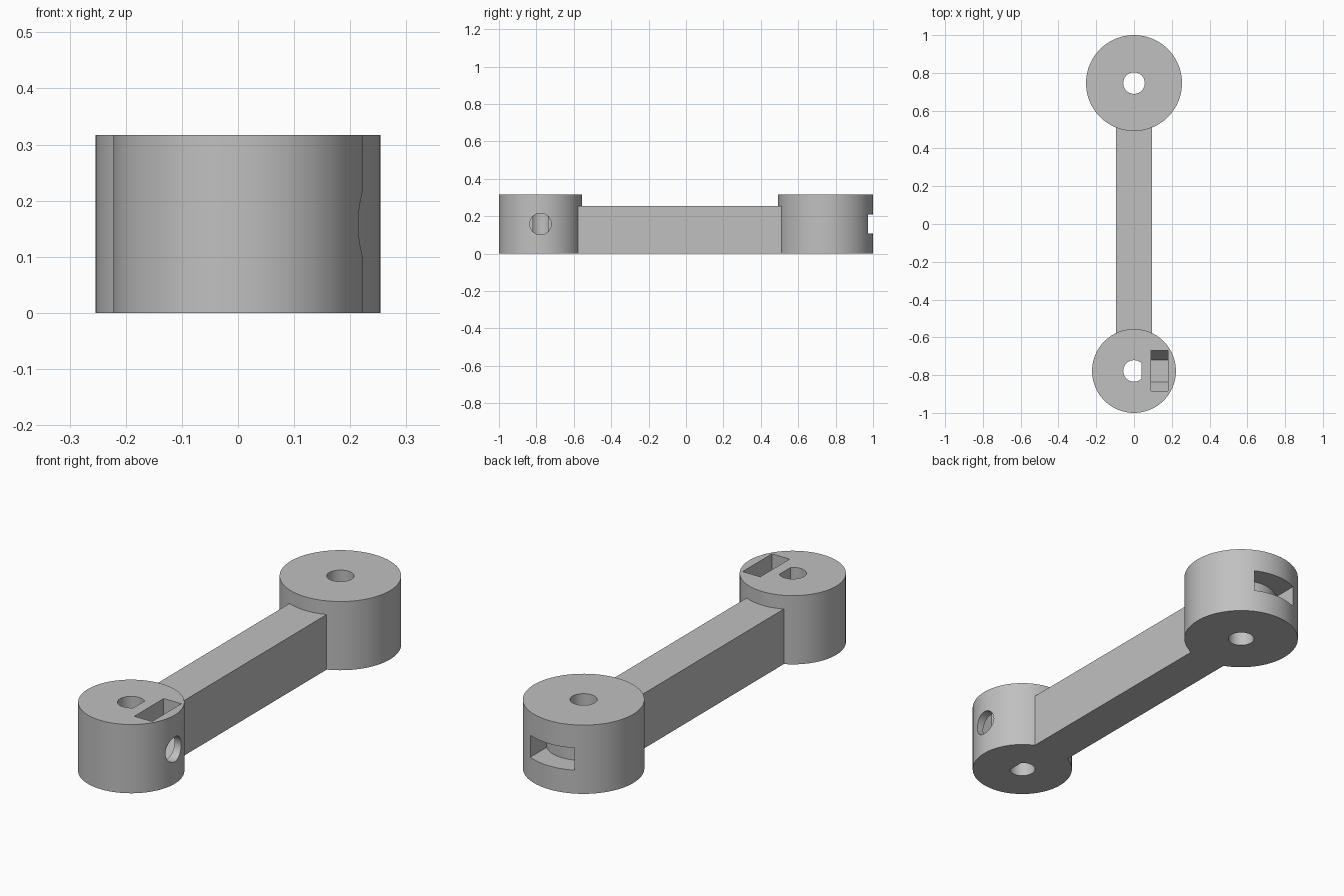
import bpy, bmesh, math
from mathutils import Matrix

if "Cube" in bpy.data.objects:
    bpy.data.objects.remove(bpy.data.objects["Cube"])

FRONT_Y, FRONT_R = -0.778, 0.222
BACK_Y, BACK_R = 0.746, 0.254
HEIGHT = 0.317
MID = HEIGHT / 2
BORE = 0.057

grey = bpy.data.materials.new("plain grey")
grey.use_nodes = True
grey.diffuse_color = (0.53, 0.53, 0.53, 1)
grey.node_tree.nodes["Principled BSDF"].inputs["Base Color"].default_value = grey.diffuse_color


def finish(name, bm):
    mesh = bpy.data.meshes.new(name)
    bm.to_mesh(mesh)
    bm.free()
    mesh.materials.append(grey)
    obj = bpy.data.objects.new(name, mesh)
    bpy.context.collection.objects.link(obj)
    return obj


def cylinder(name, centre, radius, depth, sides=96, along_x=False):
    bm = bmesh.new()
    turn = Matrix.Rotation(math.pi / 2, 4, "Y") if along_x else Matrix()
    bmesh.ops.create_cone(bm, cap_ends=True, segments=sides, radius1=radius,
                          radius2=radius, depth=depth,
                          matrix=Matrix.Translation(centre) @ turn)
    return finish(name, bm)


def box(name, low, high):
    bm = bmesh.new()
    size = [b - a for a, b in zip(low, high)]
    mid = [(a + b) / 2 for a, b in zip(low, high)]
    bmesh.ops.create_cube(bm, size=1, matrix=Matrix.Translation(mid) @ Matrix.Diagonal((*size, 1)))
    return finish(name, bm)


def combine(target, tool, operation):
    mod = target.modifiers.new(operation.lower(), "BOOLEAN")
    mod.object, mod.operation, mod.solver = tool, operation, "EXACT"
    bpy.context.view_layer.update()
    result = bpy.data.meshes.new_from_object(
        target.evaluated_get(bpy.context.evaluated_depsgraph_get()))
    target.modifiers.clear()
    target.data = result
    bpy.data.objects.remove(tool)


# Two round hubs joined by a straight bar
arm = cylinder("link_arm", (0, FRONT_Y, MID), FRONT_R, HEIGHT)
combine(arm, cylinder("back_hub", (0, BACK_Y, MID), BACK_R, HEIGHT), "UNION")
combine(arm, box("bar", (-0.095, -0.64, 0), (0.095, 0.56, 0.254)), "UNION")

# Plain bore in the back hub, D-shaped bore in the front hub
combine(arm, cylinder("back_bore", (0, BACK_Y, MID), BORE, 1), "DIFFERENCE")
d_bore = cylinder("d_bore", (0, FRONT_Y, MID), BORE, 1, 64)
combine(d_bore, box("flat", (0.04, -1, -1), (0.2, -0.6, 1)), "DIFFERENCE")
combine(arm, d_bore, "DIFFERENCE")

# Set screw hole and nut pocket with a pointed floor
combine(arm, cylinder("screw_hole", (0.1895, FRONT_Y, MID), BORE, 0.3, 64, True), "DIFFERENCE")
combine(arm, cylinder("nut_pocket", (0.136, FRONT_Y, MID), 0.118, 0.09, 6, True), "DIFFERENCE")
combine(arm, box("nut_slot", (0.091, FRONT_Y - 0.107, MID), (0.181, FRONT_Y + 0.107, 0.5)), "DIFFERENCE")

# Slot in the back hub that stops at a rounded inner wall
slot = box("back_slot", (-0.112, BACK_Y + 0.05, 0.108), (0.112, 1.1, 0.21))
combine(slot, cylinder("slot_core", (0, BACK_Y, MID), 0.157, 1), "DIFFERENCE")
combine(arm, slot, "DIFFERENCE")

# Smooth round walls with crisp edges
bpy.ops.object.select_all(action="DESELECT")
arm.select_set(True)
bpy.context.view_layer.objects.active = arm
bpy.ops.object.shade_smooth_by_angle(angle=math.radians(30))
